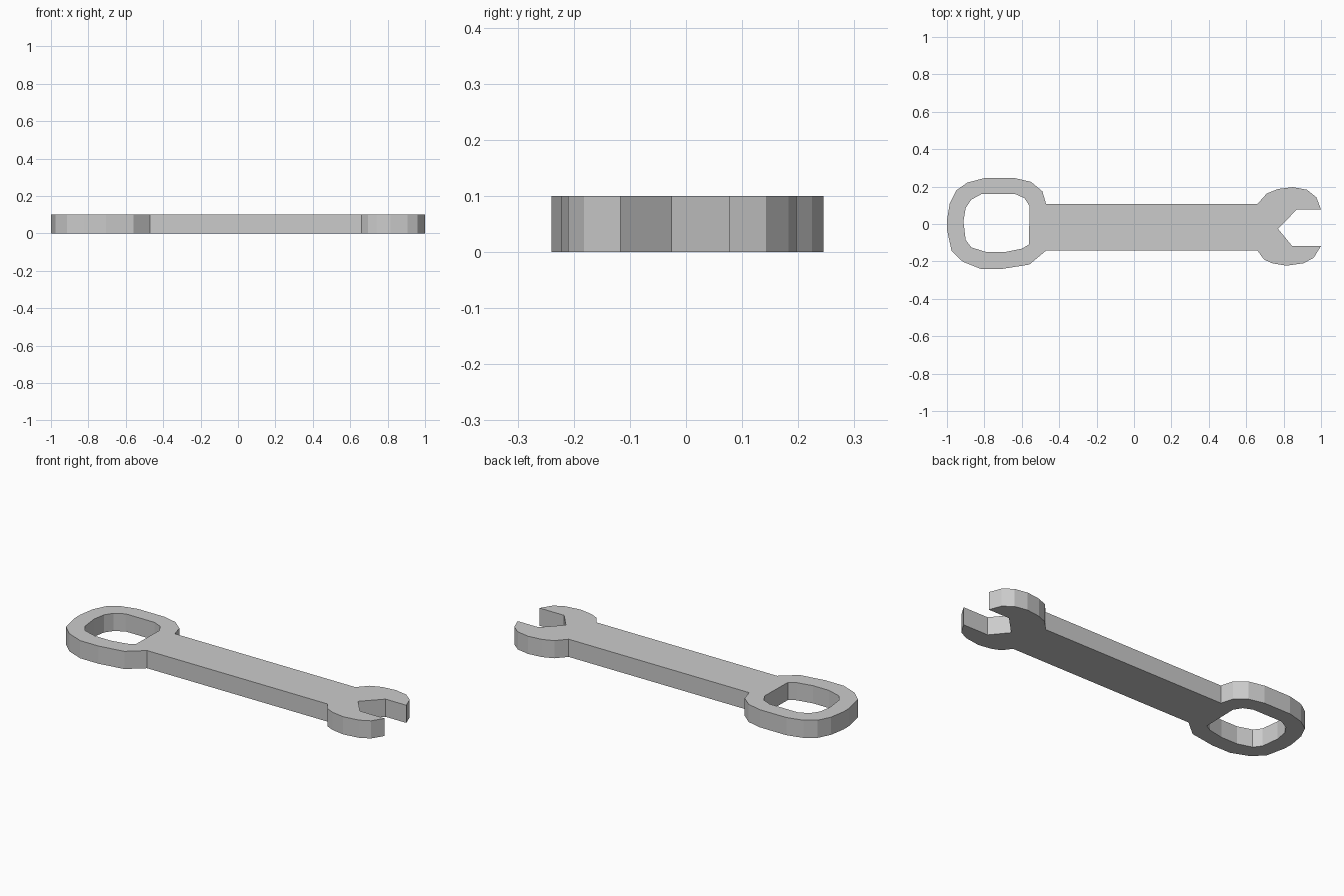
import bpy

THICKNESS = 0.1

# Closed ring end, from the upper handle corner round to the lower one
ring_end = [(-0.47, 0.107), (-0.49, 0.175), (-0.55, 0.225), (-0.635, 0.245),
            (-0.80, 0.245), (-0.89, 0.222), (-0.95, 0.18), (-0.985, 0.11),
            (-1.0, 0.02), (-1.0, -0.03), (-0.975, -0.145), (-0.915, -0.202),
            (-0.82, -0.24), (-0.705, -0.24), (-0.56, -0.217), (-0.47, -0.142)]

# Open jaw end, from the lower handle corner round to the upper one
jaw_end = [(0.66, -0.142), (0.695, -0.19), (0.74, -0.21), (0.815, -0.223),
           (0.905, -0.21), (0.96, -0.182), (1.0, -0.117), (0.845, -0.117),
           (0.77, -0.026), (0.87, 0.077), (1.0, 0.077), (0.975, 0.143),
           (0.925, 0.183), (0.85, 0.197), (0.77, 0.187), (0.71, 0.163),
           (0.66, 0.107)]

# Hole in the ring end
ring_hole = [(-0.815, 0.16), (-0.635, 0.16), (-0.585, 0.138), (-0.558, 0.095),
             (-0.562, -0.11), (-0.60, -0.132), (-0.69, -0.15), (-0.79, -0.15),
             (-0.87, -0.125), (-0.90, -0.085), (-0.912, 0.015),
             (-0.90, 0.085), (-0.87, 0.13)]


def add_loop(curve, points):
    spline = curve.splines.new('POLY')
    spline.points.add(len(points) - 1)
    for p, (x, y) in zip(spline.points, points):
        p.co = (x, y, 0, 1)
    spline.use_cyclic_u = True


# Flat plate: the outline with the hole, filled and given its thickness
curve = bpy.data.curves.new("wrench", 'CURVE')
curve.dimensions = '2D'
curve.fill_mode = 'BOTH'
curve.extrude = THICKNESS / 2
add_loop(curve, ring_end + jaw_end)
add_loop(curve, ring_hole)

wrench = bpy.data.objects.new("wrench", curve)
wrench.location.z = THICKNESS / 2
bpy.context.collection.objects.link(wrench)

# Turn the plate into a flat-faced mesh
bpy.context.view_layer.objects.active = wrench
wrench.select_set(True)
bpy.ops.object.convert(target='MESH')
bpy.ops.object.shade_flat()
